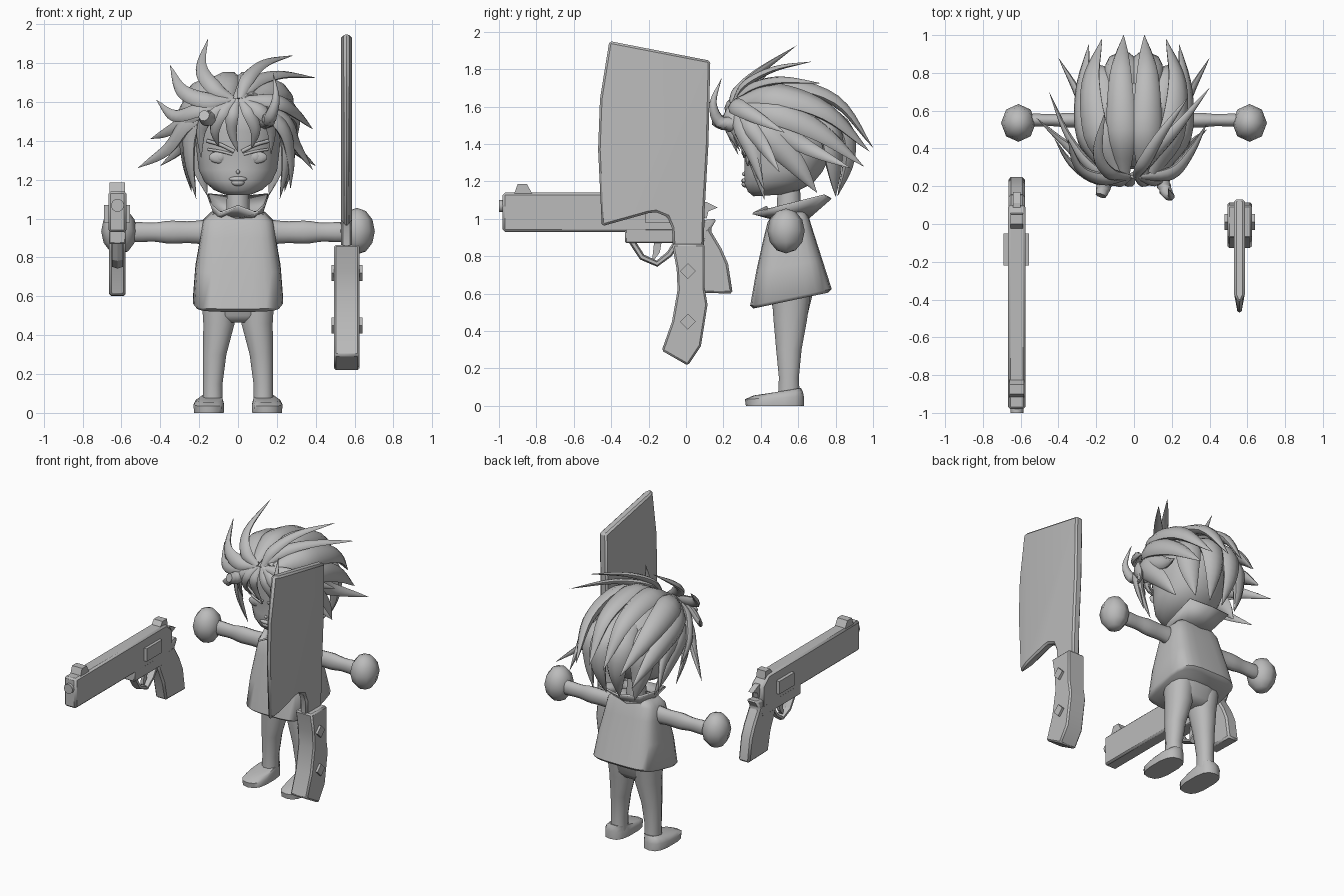
import bpy, bmesh, math
from mathutils import Vector as V

grey = bpy.data.materials.new("plain grey")
grey.diffuse_color = (0.5, 0.5, 0.5, 1)
HC = V((0, 0.52, 1.4))  # head centre, hair faces away from it


def finish(name, bm, angle=40, bevel=0):
    bmesh.ops.recalc_face_normals(bm, faces=bm.faces)
    me = bpy.data.meshes.new(name)
    bm.to_mesh(me)
    bm.free()
    me.materials.append(grey)
    ob = bpy.data.objects.new(name, me)
    bpy.context.collection.objects.link(ob)
    bpy.ops.object.select_all(action='DESELECT')
    ob.select_set(True)
    bpy.context.view_layer.objects.active = ob
    if angle:
        bpy.ops.object.shade_smooth_by_angle(angle=math.radians(angle))
    if bevel:
        m = ob.modifiers.new("bevel", 'BEVEL')
        m.width = bevel
        m.segments = 1
    return ob


def skin(bm, rings):
    rs = [[bm.verts.new(p) for p in r] for r in rings]
    n = len(rs[0])
    for a, b in zip(rs, rs[1:]):
        for i in range(n):
            bm.faces.new((a[i], a[(i + 1) % n], b[(i + 1) % n], b[i]))
    bm.faces.new(rs[0])
    bm.faces.new(rs[-1])


# Stacked rings: (z front, z back, centre x, half width, y front, y back)
def loft(name, rows, n=20, e=2.4, angle=60):
    bm = bmesh.new()
    rings = []
    for zf, zb, cx, rx, yf, yb in rows:
        r = []
        for i in range(n):
            a = math.tau * (i + .5) / n
            c, s = math.cos(a), math.sin(a)
            y = math.copysign(abs(s) ** (2 / e), s)
            r.append((cx + rx * math.copysign(abs(c) ** (2 / e), c),
                      (yf + yb) / 2 + (yb - yf) / 2 * y, zf + (zb - zf) * (y + 1) / 2))
        rings.append(r)
    skin(bm, rings)
    return finish(name, bm, angle)


# Tube along a smooth path; w and t are the half width and half thickness
def sweep(name, pts, w, t, f=lambda u: 1, up=None, n=8, steps=4, angle=70):
    P = [V(p) for p in pts]
    P = [2 * P[0] - P[1]] + P + [2 * P[-1] - P[-2]]
    path = []
    for k in range(1, len(P) - 2):
        a, b, c, d = P[k - 1:k + 3]
        for j in range(steps + (k == len(P) - 3)):
            s = j / steps
            path.append(.5 * (2 * b + (c - a) * s + (2 * a - 5 * b + 4 * c - d) * s * s
                              + (3 * b - a - 3 * c + d) * s ** 3))
    bm = bmesh.new()
    rings = []
    for i, p in enumerate(path):
        tan = (path[min(i + 1, len(path) - 1)] - path[max(i - 1, 0)]).normalized()
        side = tan.cross(V(up) if up else p - HC).normalized()
        nor = side.cross(tan)
        k = f(i / (len(path) - 1))
        rings.append([p + side * w * k * math.cos(math.tau * j / n)
                      + nor * t * k * math.sin(math.tau * j / n) for j in range(n)])
    skin(bm, rings)
    return finish(name, bm, angle)


# Side outline (y, z) pushed out across x
def prism(name, pts, x0, x1, bevel=0, thin=None):
    bm = bmesh.new()
    f = bm.faces.new([bm.verts.new((x0, y, z)) for y, z in pts])
    g = bmesh.ops.extrude_face_region(bm, geom=[f])
    bmesh.ops.translate(bm, vec=(x1 - x0, 0, 0), verts=[v for v in g['geom'] if isinstance(v, bmesh.types.BMVert)])
    if thin:
        bmesh.ops.bisect_plane(bm, geom=bm.verts[:] + bm.edges[:] + bm.faces[:],
                               plane_co=(0, thin, 0), plane_no=(0, 1, 0))
        for v in bm.verts:
            if v.co.y < thin - .01:
                v.co.x += ((x0 + x1) / 2 - v.co.x) * .6
    return finish(name, bm, 25, bevel)


def ball(name, loc, size, u=12, v=8):
    bm = bmesh.new()
    bmesh.ops.create_uvsphere(bm, u_segments=u, v_segments=v, radius=1)
    for q in bm.verts:
        q.co = V(loc) + V([a * b for a, b in zip(q.co, size)])
    return finish(name, bm, 60)


def lock(name, pts, w):
    sweep(name, pts, w, w * .55, lambda u: max(.01, min(1, .4 + 2 * u) * (1 - u ** 2.8)), steps=5)


# Body
loft("tunic", [(.52, .605, 0, .22, .36, .76), (.535, .625, 0, .233, .342, .78), (.72, .78, 0, .22, .375, .73),
               (.9, .92, 0, .193, .415, .685), (.98, 1.0, 0, .18, .435, .66), (1.02, 1.04, 0, .14, .46, .64)], 24, 4)
loft("neck", [(1.0, 1.0, 0, .065, .48, .62), (1.2, 1.2, 0, .055, .49, .61)], 12, 2)
loft("hips", [(.465, .465, 0, .1, .49, .63), (.5, .5, 0, .16, .465, .655), (.6, .6, 0, .18, .45, .68)], 16, 2.6)
bm = bmesh.new()
half = [(0, .43, 1.07), (.09, .36, 1.035), (.13, .5, 1.07), (.155, .74, 1.13), (0, .77, 1.115)]
outer = half + [(-x, y, z) for x, y, z in half[3:0:-1]]
inner = [(.11 * math.sin(a), .55 - .1 * math.cos(a), 1.01) for a in [math.tau * i / 8 for i in range(8)]]
o, q = [bm.verts.new(p) for p in outer], [bm.verts.new(p) for p in inner]
for i in range(8):
    bm.faces.new((q[i], q[(i + 1) % 8], o[(i + 1) % 8], o[i]))
finish("collar", bm, 40).modifiers.new("thickness", 'SOLIDIFY').thickness = .012

for s in (-1, 1):
    loft("leg", [(.05, .05, s * .13, .052, .49, .61), (.15, .15, s * .13, .052, .495, .605),
                 (.3, .3, s * .12, .062, .48, .62), (.46, .46, s * .098, .083, .465, .65),
                 (.6, .6, s * .1, .09, .455, .67)], 12, 2.2)
    loft("shoe", [(0, 0, s * .15, .078, .32, .63), (.035, .05, s * .15, .08, .315, .63),
                  (.055, .075, s * .147, .07, .36, .625), (.07, .095, s * .135, .055, .46, .615)], 14, 2.8, 45)
    sweep("arm", [(s * x, .55, .93) for x in (.13, .22, .3, .37, .43, .5, .57)], .055, .038,
          lambda u: 1.15 - .3 * u + .06 * math.cos(u * 14), (0, 1, 0), 10, 2)
    ball("hand", (s * .612, .535, .935), (.092, .1, .12), 8, 6)

# Head and face
loft("head", [(1.12, 1.13, 0, .07, .36, .52), (1.145, 1.15, 0, .125, .33, .6), (1.19, 1.19, 0, .175, .31, .68),
              (1.25, 1.25, 0, .203, .31, .73), (1.33, 1.33, 0, .213, .31, .77), (1.45, 1.45, 0, .225, .29, .8),
              (1.55, 1.55, 0, .2, .3, .77), (1.63, 1.63, 0, .15, .36, .7), (1.69, 1.69, 0, .07, .46, .6)], 24, 2.2)
ball("nose", (0, .312, 1.24), (.01, .012, .012), 8, 6)
ball("upper_lip", (0, .315, 1.203), (.05, .02, .014), 10, 6)
ball("lower_lip", (0, .317, 1.185), (.035, .02, .018), 10, 6)
for s in (-1, 1):
    ball("eye", (s * .095, .333, 1.315), (.055, .014, .032))
    ball("iris", (s * .09, .325, 1.318), (.02, .008, .022))
    sweep("eyelid", [(s * .03, .312, 1.33), (s * .09, .318, 1.346), (s * .155, .348, 1.356)], .007, .007)
    sweep("brow", [(s * .02, .305, 1.345), (s * .09, .305, 1.38), (s * .16, .337, 1.4)], .01, .007)

# Hair that is the same on both sides
paired = [([(.055, .27, 1.625), (.068, .5, 1.71), (.072, .8, 1.63), (.055, 1.0, 1.38)], .085),
          ([(.1, .27, 1.62), (.2, .48, 1.66), (.23, .75, 1.57), (.17, .98, 1.36)], .09),
          ([(.13, .27, 1.6), (.25, .48, 1.57), (.27, .72, 1.46), (.24, .95, 1.28)], .085),
          ([(.14, .27, 1.59), (.25, .45, 1.5), (.28, .65, 1.38), (.4, .88, 1.27)], .06),
          ([(.13, .28, 1.58), (.25, .42, 1.46), (.26, .58, 1.3), (.24, .7, 1.14)], .08),
          ([(.12, .27, 1.58), (.235, .34, 1.47), (.25, .37, 1.3), (.215, .42, 1.1)], .055),
          ([(.06, .62, 1.62), (.07, .83, 1.5), (.07, .87, 1.32), (.05, .81, 1.12)], .09),
          ([(.14, .58, 1.6), (.2, .76, 1.47), (.2, .79, 1.3), (.16, .8, 1.12)], .09)]
for pts, w in paired:
    for s in (-1, 1):
        lock("hair_lock", [(s * x, y, z) for x, y, z in pts], w)

# Uneven front spikes and fringe, all from one root: (two mid points, tip), width
spikes = [((-.13, .27, 1.68), (-.19, .38, 1.78), (-.155, .59, 1.925), .045),
          ((-.17, .24, 1.61), (-.29, .3, 1.66), (-.35, .45, 1.79), .05),
          ((-.2, .24, 1.56), (-.33, .32, 1.53), (-.42, .45, 1.61), .045),
          ((-.2, .28, 1.55), (-.34, .45, 1.46), (-.45, .7, 1.41), .05),
          ((-.25, .33, 1.5), (-.36, .42, 1.36), (-.515, .56, 1.26), .055),
          ((.05, .32, 1.72), (.14, .47, 1.8), (.285, .67, 1.84), .04),
          ((.08, .35, 1.7), (.22, .5, 1.74), (.4, .72, 1.725), .045),
          ((.2, .27, 1.6), (.3, .38, 1.54), (.385, .53, 1.46), .05),
          ((.24, .33, 1.5), (.3, .42, 1.38), (.385, .5, 1.25), .05),
          ((.22, .29, 1.48), (.27, .36, 1.32), (.27, .42, 1.15), .045),
          ((-.03, .215, 1.53), (-.03, .24, 1.44), (0, .28, 1.34), .035),
          ((.06, .22, 1.54), (.09, .24, 1.45), (.07, .29, 1.36), .04),
          ((-.09, .22, 1.54), (-.12, .25, 1.45), (-.1, .3, 1.37), .04),
          ((.12, .23, 1.55), (.17, .27, 1.46), (.17, .32, 1.33), .045),
          ((-.14, .23, 1.54), (-.19, .28, 1.45), (-.19, .33, 1.31), .045)]
for a, b, c, w in spikes:
    lock("front_spike", [(a[0] * .2, .25, 1.615), a, b, c], w)

# Whole horn and broken horn
sweep("horn", [(.14, .28, 1.5), (.165, .18, 1.52), (.195, .145, 1.62), (.18, .19, 1.75)], .042, .042,
      lambda u: max(.02, 1 - u ** 1.6))
sweep("broken_horn", [(-.14, .28, 1.53), (-.16, .2, 1.515), (-.175, .15, 1.53)], .042, .042,
      lambda u: 1.05 - .35 * u * u)

# Cleaver
prism("cleaver_blade", [(-.41, 1.95), (.13, 1.845), (.12, 1.4), (.1, 1.05), (.095, .85), (-.07, .85), (-.075, .95),
                        (-.1, 1.01), (-.16, 1.035), (-.2, 1.03), (-.45, .96), (-.47, 1.37), (-.46, 1.64)],
      .53, .587, .012, thin=-.37)
prism("cleaver_handle", [(-.075, .865), (.1, .865), (.1, .63), (.115, .54), (.08, .32), (.01, .215), (-.13, .295),
                         (-.075, .45), (-.045, .62), (-.05, .73)], .495, .624, .01)
for z in (.72, .45):
    prism("handle_rivet", [(.01, z - .042), (.052, z), (.01, z + .042), (-.032, z)], .48, .64)

# Pistol
prism("pistol_slide", [(-.98, .93), (-.98, 1.14), (.03, 1.14), (.1, 1.08), (.1, .93)], -.667, -.575, .012)
prism("pistol_frame", [(-.325, .87), (-.325, .95), (.12, .95), (.1, .87)], -.665, -.577, .006)
prism("pistol_grip", [(-.07, .9), (.06, .99), (.165, 1.0), (.13, .94), (.19, .84), (.225, .76), (.25, .6),
                      (.03, .605), (.0, .74), (-.04, .83)], -.664, -.578, .012)
prism("ejection_port", [(-.22, .98), (-.22, 1.07), (-.05, 1.07), (-.05, .98)], -.69, -.555)
prism("front_sight", [(-.92, 1.13), (-.9, 1.185), (-.85, 1.185), (-.82, 1.13)], -.66, -.582)
prism("rear_sight", [(-.03, 1.13), (0, 1.17), (.05, 1.17), (.06, 1.1)], -.655, -.587)
prism("hammer", [(.06, 1.02), (.07, 1.09), (.11, 1.09), (.17, 1.06), (.12, 1.04), (.11, 1.0)], -.64, -.602)
prism("trigger", [(-.17, .88), (-.13, .88), (-.14, .82), (-.17, .78), (-.18, .79)], -.632, -.61)
sweep("muzzle", [(-.62, -.9, 1.068), (-.62, -1.0, 1.068)], .034, .034, up=(0, 0, 1), n=10, steps=1, angle=40)
sweep("trigger_guard", [(-.62, y, z) for y, z in ((-.29, .88), (-.235, .795), (-.155, .76), (-.09, .81), (-.05, .87))],
      .017, .033, up=(1, 0, 0), n=6, steps=1, angle=30)
